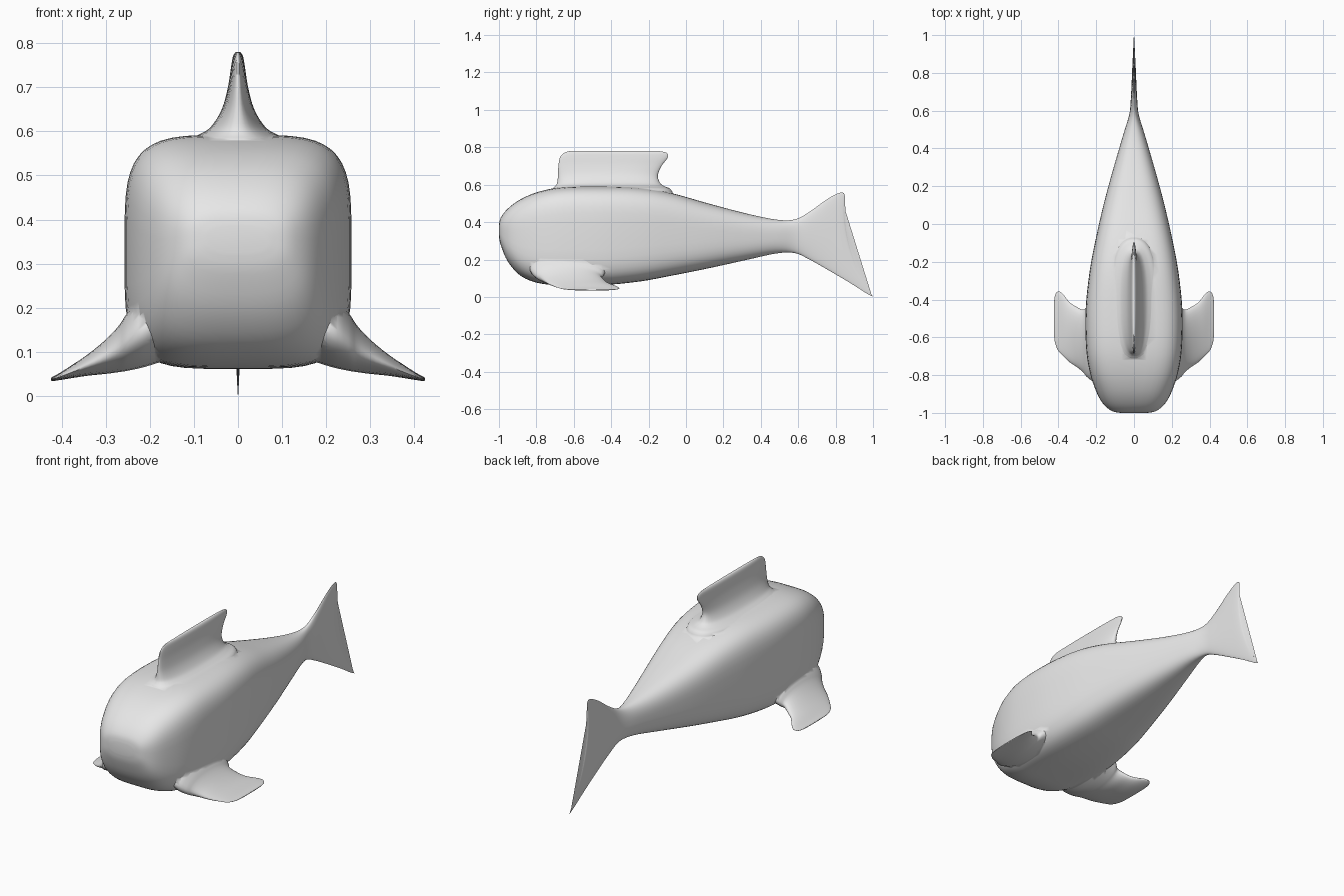
import bpy, bmesh, math

if "Cube" in bpy.data.objects:
    bpy.data.objects.remove(bpy.data.objects["Cube"])

grey = bpy.data.materials.new("soft grey")
grey.diffuse_color = (0.8, 0.8, 0.8, 1)
grey.use_nodes = True
grey.node_tree.nodes["Principled BSDF"].inputs["Base Color"].default_value = grey.diffuse_color


def smooth_rows(rows, steps):
    """Catmull-Rom interpolation between cross-section rows."""
    out = []
    for i in range(len(rows) - 1):
        p0, p1 = rows[max(i - 1, 0)], rows[i]
        p2, p3 = rows[i + 1], rows[min(i + 2, len(rows) - 1)]
        for k in range(steps):
            t = k / steps
            out.append([0.5 * (2 * b + (c - a) * t + (2 * a - 5 * b + 4 * c - d) * t * t
                               + (3 * b - a - 3 * c + d) * t ** 3)
                        for a, b, c, d in zip(p0, p1, p2, p3)])
    out.append(list(rows[-1]))
    return out


def unit(angle, n):
    """Point on a unit superellipse."""
    c, s = math.cos(angle), math.sin(angle)
    return (math.copysign(abs(c) ** (2 / n), c), math.copysign(abs(s) ** (2 / n), s))


def loft(name, rows, place, sides, steps):
    """Skin the closed rings given by place(row, angle)."""
    bm = bmesh.new()
    rings = [[bm.verts.new(place(r, 2 * math.pi * (k + 0.5) / sides)) for k in range(sides)]
             for r in smooth_rows(rows, steps)]
    for a, b in zip(rings, rings[1:]):
        for k in range(sides):
            j = (k + 1) % sides
            bm.faces.new((a[k], a[j], b[j], b[k]))
    bm.faces.new(rings[0])
    bm.faces.new(rings[-1])
    bmesh.ops.recalc_face_normals(bm, faces=bm.faces)
    mesh = bpy.data.meshes.new(name)
    bm.to_mesh(mesh)
    bm.free()
    mesh.materials.append(grey)
    obj = bpy.data.objects.new(name, mesh)
    bpy.context.collection.objects.link(obj)
    return obj


# Body and tail: top y, top z, bottom y, bottom z, bow, half width, squareness
def body_point(r, a):
    yt, zt, yb, zb, bow, hw, n = r
    u, h = unit(a, n)
    return (u * hw, (yt + yb) / 2 + h * (yt - yb) / 2 + bow * (1 - h * h),
            (zt + zb) / 2 + h * (zt - zb) / 2)


body = loft("fish_body", [
    (-1.0, .385, -1.0, .325, 0, .07, 2.8),
    (-.99, .425, -.99, .275, 0, .118, 3),
    (-.95, .475, -.95, .185, 0, .165, 3.3),
    (-.88, .525, -.88, .11, 0, .203, 3.6),
    (-.78, .565, -.78, .072, 0, .235, 4),
    (-.65, .588, -.65, .063, 0, .254, 4.2),
    (-.45, .592, -.45, .063, 0, .256, 4.2),
    (-.25, .585, -.25, .082, 0, .235, 4),
    (-.08, .556, -.08, .113, 0, .203, 3.7),
    (.12, .5, .12, .153, 0, .157, 3.2),
    (.32, .447, .32, .197, 0, .102, 2.8),
    (.48, .414, .48, .232, 0, .055, 2.5),
    (.58, .414, .58, .235, 0, .025, 2.3),
    (.66, .455, .66, .2, 0, .017, 2.2),
    (.75, .52, .77, .138, 0, .012, 2.2),
    (.81, .553, .88, .073, -.02, .009, 2.2),
    (.84, .558, .96, .022, -.04, .006, 2.2),
    (.85, .54, 1.0, 0, -.05, .003, 2.2),
], body_point, 48, 4)


# Dorsal fin with flared root: z, front y, back y, half width
def dorsal_point(r, a):
    z, y0, y1, hw = r
    u, v = unit(a, 2.4)
    return (v * hw, (y0 + y1) / 2 + u * (y1 - y0) / 2, z)


dorsal = loft("dorsal_fin", [
    (.53, -.73, -.06, .14),
    (.575, -.715, -.08, .125),
    (.592, -.7, -.115, .09),
    (.61, -.69, -.138, .062),
    (.65, -.685, -.15, .037),
    (.70, -.683, -.13, .023),
    (.745, -.675, -.097, .016),
    (.768, -.655, -.1, .012),
    (.778, -.63, -.13, .007),
    (.78, -.6, -.16, .003),
], dorsal_point, 40, 4)

# Side fins: x, front y, back y, bottom z, top z
fin_rows = [
    (.15, -.82, -.42, .085, .25),
    (.21, -.835, -.425, .066, .235),
    (.25, -.81, -.44, .057, .19),
    (.27, -.785, -.453, .054, .16),
    (.30, -.76, -.44, .05, .128),
    (.34, -.733, -.415, .046, .095),
    (.38, -.695, -.366, .04, .068),
    (.405, -.665, -.357, .036, .052),
    (.42, -.62, -.385, .034, .044),
    (.424, -.57, -.44, .036, .041),
]
fins = []
for side, label in ((1, "right"), (-1, "left")):
    def fin_point(r, a):
        x, y0, y1, z0, z1 = r
        u, v = unit(a, 2)
        return (side * x, (y0 + y1) / 2 + u * (y1 - y0) / 2, (z0 + z1) / 2 + v * (z1 - z0) / 2)
    fins.append(loft("side_fin_" + label, fin_rows, fin_point, 32, 3))

# Merge the fins into one continuous skin
bpy.context.view_layer.objects.active = body
for part in [dorsal] + fins:
    mod = body.modifiers.new("merge", 'BOOLEAN')
    mod.operation = 'UNION'
    mod.solver = 'EXACT'
    mod.object = part
    bpy.ops.object.modifier_apply(modifier=mod.name)
    bpy.data.objects.remove(part)

# Smooth shading
body.select_set(True)
bpy.ops.object.shade_smooth_by_angle(angle=math.radians(60))
